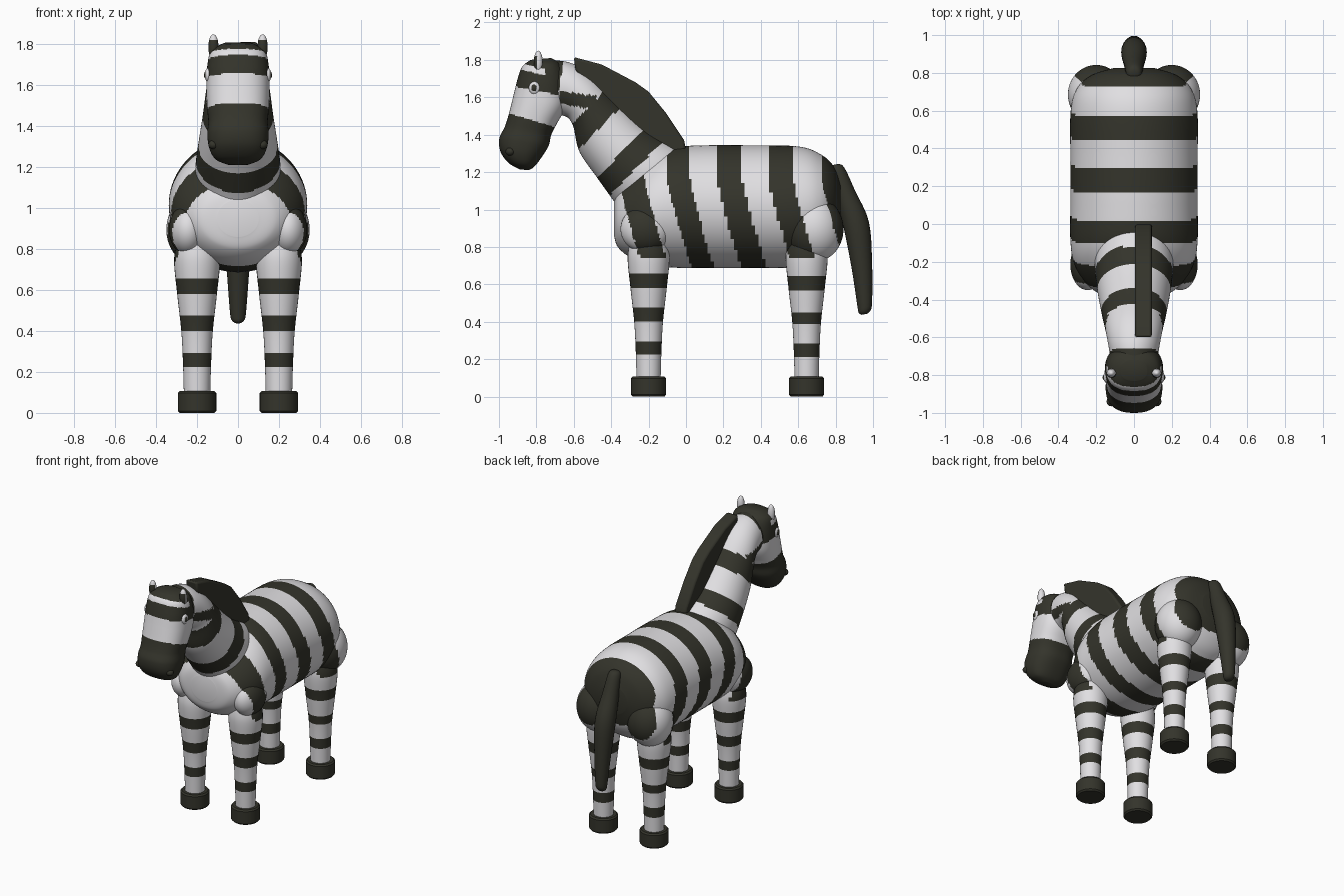
import bpy, bmesh, math
from mathutils import Matrix, Vector

if "Cube" in bpy.data.objects:
    bpy.data.objects.remove(bpy.data.objects["Cube"])


def material(name, rgb):
    m = bpy.data.materials.new(name)
    m.diffuse_color = (*rgb, 1)
    m.use_nodes = True
    m.node_tree.nodes["Principled BSDF"].inputs["Base Color"].default_value = m.diffuse_color
    return m


WHITE = material("white_coat", (0.75, 0.74, 0.76))
DARK = material("dark_stripe", (0.034, 0.034, 0.024))


def finish(name, bm, rule, angle=40):
    """Turn a bmesh into an object; rule(centre, normal) is True on dark faces."""
    bmesh.ops.recalc_face_normals(bm, faces=bm.faces)
    bm.normal_update()
    for f in bm.faces:
        f.smooth = True
        f.material_index = int(bool(rule(f.calc_center_median(), f.normal)))
    me = bpy.data.meshes.new(name)
    bm.to_mesh(me)
    bm.free()
    me.materials.append(WHITE)
    me.materials.append(DARK)
    me.set_sharp_from_angle(angle=math.radians(angle))
    ob = bpy.data.objects.new(name, me)
    bpy.context.collection.objects.link(ob)
    return ob


def spline(a, b, c, d, t):
    return 0.5 * (2 * b + (c - a) * t + (2 * a - 5 * b + 4 * c - d) * t * t
                  + (3 * b - a - 3 * c + d) * t ** 3)


def loft(name, sections, rule, x0=0.0, sub=14, segs=64, power=2.0):
    """Skin oval sections given as (y1, z1, y2, z2, half width)."""
    rows, n = [], len(sections)
    for i in range(n - 1):
        four = [sections[min(max(k, 0), n - 1)] for k in range(i - 1, i + 3)]
        for s in range(sub):
            rows.append([spline(*v, s / sub) for v in zip(*four)])
    rows.append(sections[-1])
    bm, rings = bmesh.new(), []
    for y1, z1, y2, z2, w in rows:
        ring = []
        for k in range(segs):
            a = 2 * math.pi * k / segs
            c = math.copysign(abs(math.cos(a)) ** (2 / power), math.cos(a))
            q = math.copysign(abs(math.sin(a)) ** (2 / power), math.sin(a))
            ring.append(bm.verts.new((x0 + w * q, (y1 + y2) / 2 + (y1 - y2) / 2 * c,
                                      (z1 + z2) / 2 + (z1 - z2) / 2 * c)))
        rings.append(ring)
    for r, t in zip(rings, rings[1:]):
        for k in range(segs):
            j = (k + 1) % segs
            bm.faces.new((r[k], r[j], t[j], t[k]))
    bm.faces.new(rings[0])
    bm.faces.new(rings[-1])
    return finish(name, bm, rule)


def ellipsoid(name, centre, radii, rule, u=24, v=16):
    bm = bmesh.new()
    bmesh.ops.create_uvsphere(bm, u_segments=u, v_segments=v, radius=1)
    bm.transform(Matrix.Translation(centre) @ Matrix.Diagonal((*radii, 1)))
    return finish(name, bm, rule)


def always(c, n):
    return True


def never(c, n):
    return False


def inside(v, bands):
    return any(lo < v < hi for lo, hi in bands)


# Stripe rules
def body_rule(c, n):
    k = min(max((1.17 - c.z) / 0.48, 0), 1)
    return inside(c.y - 0.13 * k ** 1.2,
                  [(-0.36, -0.22), (-0.10, 0.02), (0.165, 0.30), (0.44, 0.575), (0.725, 2)])


def neck_rule(c, n):
    t = -0.715 * c.y + 0.7 * c.z
    if inside(t, [(1.045, 1.16), (1.335, 1.455)]):
        return True
    if t < 0.98 and c.z < 1.25 and abs(c.x) > 0.1:
        return body_rule(c, n)
    cheek = -0.68 < c.y < -0.48 and abs(c.z - 1.585 + 0.15 * (c.y + 0.58)) < 0.035
    return cheek or (c.y < -0.655 - 0.15 * (1.8 - c.z) and c.z > 1.56)


def head_rule(c, n):
    if c.z < 1.515 - 0.3 * (c.y + 0.95):
        return True
    if c.y > -0.665 - 0.1 * (1.8 - c.z):
        return False
    if c.y < -0.75 and 1.745 < c.z + 0.25 * (c.y + 0.87) < 1.78:
        return False
    return c.z > 1.655 - 0.2 * (c.y + 0.9)


def leg_rule(drop):
    def rule(c, n):
        if c.z > 0.735:
            return body_rule(c, n)
        return inside(c.z + drop, [(0.225, 0.295), (0.40, 0.47), (0.585, 0.66)])
    return rule


# Torso
torso = [(-0.385, 0.95, 0.09, 0.10), (-0.365, 0.95, 0.15, 0.19), (-0.30, 0.965, 0.22, 0.265),
         (-0.20, 0.99, 0.285, 0.32), (-0.08, 1.01, 0.32, 0.337), (0.1, 1.015, 0.328, 0.337),
         (0.35, 1.015, 0.328, 0.337), (0.6, 1.015, 0.322, 0.335), (0.72, 1.02, 0.275, 0.30),
         (0.79, 1.03, 0.2, 0.22), (0.825, 1.04, 0.1, 0.11)]
loft("torso", [(y, z + h, y, z - h, w) for y, z, h, w in torso], body_rule, segs=80)

# Neck
loft("neck", [(0.0, 1.27, -0.33, 0.96, 0.19), (-0.03, 1.325, -0.39, 1.05, 0.208),
              (-0.2, 1.43, -0.475, 1.17, 0.195), (-0.36, 1.58, -0.57, 1.31, 0.172),
              (-0.5, 1.72, -0.605, 1.45, 0.153), (-0.62, 1.785, -0.65, 1.50, 0.137),
              (-0.74, 1.80, -0.74, 1.50, 0.12)], neck_rule)

# Head
loft("head", [(-0.83, 1.80, -0.72, 1.81, 0.07), (-0.875, 1.765, -0.67, 1.775, 0.13),
              (-0.90, 1.70, -0.64, 1.69, 0.15), (-0.925, 1.60, -0.64, 1.56, 0.155),
              (-0.95, 1.50, -0.69, 1.46, 0.15), (-0.97, 1.44, -0.72, 1.40, 0.145),
              (-0.998, 1.38, -0.735, 1.34, 0.15), (-0.992, 1.31, -0.775, 1.275, 0.14),
              (-0.95, 1.25, -0.81, 1.23, 0.11), (-0.89, 1.215, -0.84, 1.21, 0.05)],
     head_rule, power=2.4)

# Mane: a thick plate along the crest, slightly to one side
outline = [(-0.60, 1.815), (-0.45, 1.775), (-0.27, 1.68), (-0.20, 1.63), (-0.11, 1.52),
           (-0.01, 1.37), (0.0, 1.32), (-0.07, 1.29), (-0.22, 1.38), (-0.5, 1.65), (-0.59, 1.74)]
bm = bmesh.new()
side = bm.faces.new([bm.verts.new((0.005, y, z)) for y, z in outline])
ext = bmesh.ops.extrude_face_region(bm, geom=[side])
bmesh.ops.translate(bm, vec=Vector((0.09, 0, 0)),
                    verts=[g for g in ext["geom"] if isinstance(g, bmesh.types.BMVert)])
if side.is_valid and all(len(e.link_faces) > 2 for e in side.edges):
    bm.faces.remove(side)
mane = finish("mane", bm, always, 30)
bev = mane.modifiers.new("soft_edges", "BEVEL")
bev.width, bev.segments = 0.012, 2

# Tail
tail = [(0.795, 1.24, 0.02), (0.805, 1.215, 0.042), (0.85, 1.09, 0.054), (0.91, 0.92, 0.068),
        (0.94, 0.70, 0.055), (0.955, 0.50, 0.04), (0.955, 0.455, 0.032), (0.955, 0.44, 0.015)]
loft("tail", [(y - r, z - 0.2 * r, y + r, z + 0.2 * r, r) for y, z, r in tail],
     always, sub=4, segs=24)

for s, tag in ((-1, "left"), (1, "right")):
    # Legs and hooves
    for part, y, drop in (("front", -0.2, 0.0), ("rear", 0.645, 0.015)):
        leg = [(0.86, 0.09), (0.75, 0.112), (0.58, 0.097), (0.4, 0.077), (0.25, 0.069), (0.08, 0.064)]
        loft(f"{part}_leg_{tag}", [(y - r, z, y + r, z, r) for z, r in leg],
             leg_rule(drop), x0=0.2 * s, segs=32)
        hoof = [(0, 0.085), (0.01, 0.094), (0.097, 0.094), (0.107, 0.085)]
        loft(f"{part}_hoof_{tag}", [(y - r, z, y + r, z, r) for z, r in hoof],
             always, x0=0.2 * s, sub=1, segs=32)
    # Shoulder and thigh muscles
    ellipsoid(f"shoulder_{tag}", (0.245 * s, -0.215, 0.895), (0.092, 0.135, 0.125),
              body_rule, 64, 48)
    ellipsoid(f"thigh_{tag}", (0.2 * s, 0.685, 0.895), (0.15, 0.157, 0.175),
              body_rule, 64, 48)
    # Ears, dark on the inner front
    ellipsoid(f"ear_{tag}", (0.12 * s, -0.79, 1.787), (0.025, 0.024, 0.062),
              lambda c, n: n.y < -0.3 and c.z < 1.825)
    # Eyes and nostrils
    ellipsoid(f"eye_{tag}", (0.146 * s, -0.81, 1.65), (0.016, 0.03, 0.034), never)
    ellipsoid(f"pupil_{tag}", (0.157 * s, -0.812, 1.65), (0.009, 0.015, 0.018), always)
    ellipsoid(f"nostril_{tag}", (0.12 * s, -0.94, 1.31), (0.025, 0.025, 0.022), always)
